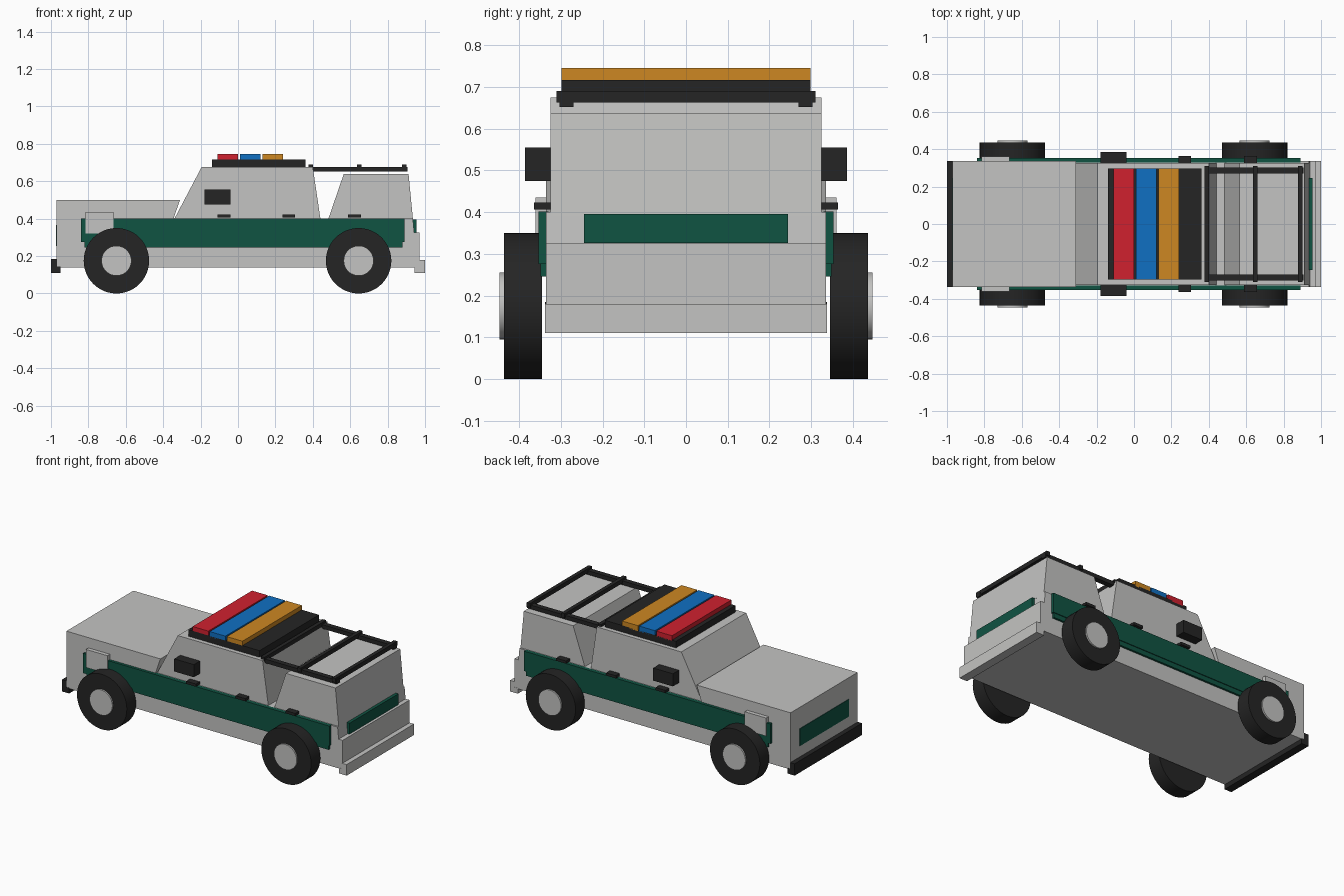
import bpy, bmesh, math
from mathutils import Matrix

if "Cube" in bpy.data.objects:
    bpy.data.objects.remove(bpy.data.objects["Cube"])


def material(name, rgb):
    m = bpy.data.materials.new(name)
    m.diffuse_color = (*rgb, 1)
    m.use_nodes = True
    m.node_tree.nodes["Principled BSDF"].inputs["Base Color"].default_value = m.diffuse_color
    return m


GREY = material("light_grey", (0.55, 0.55, 0.54))
BLACK = material("black", (0.018, 0.018, 0.018))
GREEN = material("dark_green", (0.005, 0.087, 0.055))
RED = material("red", (0.63, 0.015, 0.028))
BLUE = material("blue", (0.005, 0.16, 0.54))
AMBER = material("amber", (0.61, 0.245, 0.016))


def finish(name, bm, mat):
    bmesh.ops.recalc_face_normals(bm, faces=bm.faces[:])
    me = bpy.data.meshes.new(name)
    bm.to_mesh(me)
    bm.free()
    me.materials.append(mat)
    ob = bpy.data.objects.new(name, me)
    bpy.context.collection.objects.link(ob)
    return ob


def prism(name, profile, y0, y1, mat):
    """Extrude an x/z outline from y0 to y1."""
    bm = bmesh.new()
    face = bm.faces.new([bm.verts.new((x, y0, z)) for x, z in profile])
    ext = bmesh.ops.extrude_face_region(bm, geom=[face])
    verts = [v for v in ext["geom"] if isinstance(v, bmesh.types.BMVert)]
    bmesh.ops.translate(bm, verts=verts, vec=(0, y1 - y0, 0))
    return finish(name, bm, mat)


def box(name, x, y, z, mat):
    return prism(name, [(x[0], z[0]), (x[1], z[0]), (x[1], z[1]), (x[0], z[1])], y[0], y[1], mat)


def disc(name, x, z, radius, y0, y1, mat):
    """Cylinder with its axis along y."""
    bm = bmesh.new()
    bmesh.ops.create_cone(bm, cap_ends=True, segments=48, radius1=radius, radius2=radius,
                          depth=abs(y1 - y0),
                          matrix=Matrix.Translation((x, (y0 + y1) / 2, z))
                          @ Matrix.Rotation(math.pi / 2, 4, 'X'))
    ob = finish(name, bm, mat)
    bpy.ops.object.select_all(action='DESELECT')
    ob.select_set(True)
    bpy.context.view_layer.objects.active = ob
    bpy.ops.object.shade_smooth_by_angle(angle=math.radians(30))
    return ob


# Lower body with hood and rear step
prism("body", [(-0.97, 0.14), (0.97, 0.14), (0.97, 0.325), (0.942, 0.325), (0.935, 0.4),
               (-0.345, 0.4), (-0.31, 0.5), (-0.97, 0.5)], -0.336, 0.336, GREY)
# Cabin and rear canopy
prism("cabin", [(-0.345, 0.39), (0.442, 0.39), (0.4, 0.675), (-0.195, 0.675)],
      -0.325, 0.325, GREY)
prism("rear_canopy", [(0.48, 0.39), (0.936, 0.39), (0.912, 0.638), (0.565, 0.638)],
      -0.325, 0.325, GREY)

# Bumpers and end plates
prism("front_bumper", [(-1, 0.11), (-0.95, 0.11), (-0.95, 0.145), (-0.968, 0.145),
                       (-0.968, 0.185), (-1, 0.185)], -0.338, 0.338, BLACK)
prism("rear_bumper", [(1, 0.11), (0.945, 0.11), (0.945, 0.145), (0.968, 0.145),
                      (0.968, 0.18), (1, 0.18)], -0.338, 0.338, GREY)
box("front_grille", (-0.973, -0.965), (-0.245, 0.245), (0.255, 0.365), GREEN)
box("tail_plate", (0.93, 0.955), (-0.245, 0.245), (0.326, 0.395), GREEN)

# Parts repeated on both sides
for s, side in ((-1, "right"), (1, "left")):
    def span(a, b):
        return tuple(sorted((s * a, s * b)))
    box(f"side_stripe_{side}", (-0.84, 0.89), span(0.33, 0.354), (0.275, 0.401), GREEN)
    box(f"side_stripe_base_{side}", (-0.82, 0.88), span(0.33, 0.349), (0.246, 0.275), GREEN)
    box(f"fender_lamp_{side}", (-0.815, -0.665), span(0.33, 0.361), (0.32, 0.435), GREY)
    box(f"mirror_{side}", (-0.178, -0.04), span(0.32, 0.386), (0.475, 0.555), BLACK)
    for i, x in enumerate((-0.075, 0.272, 0.623)):
        box(f"door_handle_{side}_{i}", (x - 0.034, x + 0.034), span(0.32, 0.364),
            (0.406, 0.423), BLACK)
    for end, x in (("front", -0.65), ("rear", 0.645)):
        disc(f"{end}_tyre_{side}", x, 0.175, 0.175, s * 0.345, s * 0.437, BLACK)
        disc(f"{end}_hub_{side}", x, 0.175, 0.08, s * 0.43, s * 0.447, GREY)
    box(f"rack_rail_{side}", (0.378, 0.905), span(0.27, 0.303), (0.652, 0.677), BLACK)

# Roof board and coloured light bars
box("roof_board", (-0.138, 0.36), (-0.298, 0.298), (0.67, 0.717), BLACK)
for name, x, mat in (("red_light", -0.11, RED), ("blue_light", 0.01, BLUE),
                     ("amber_light", 0.13, AMBER)):
    box(name, (x, x + 0.11), (-0.298, 0.298), (0.71, 0.745), mat)

# Rack crossbars
for i, x in enumerate((0.39, 0.647, 0.89)):
    box(f"rack_crossbar_{i}", (x - 0.012, x + 0.012), (-0.31, 0.31), (0.663, 0.69), BLACK)
